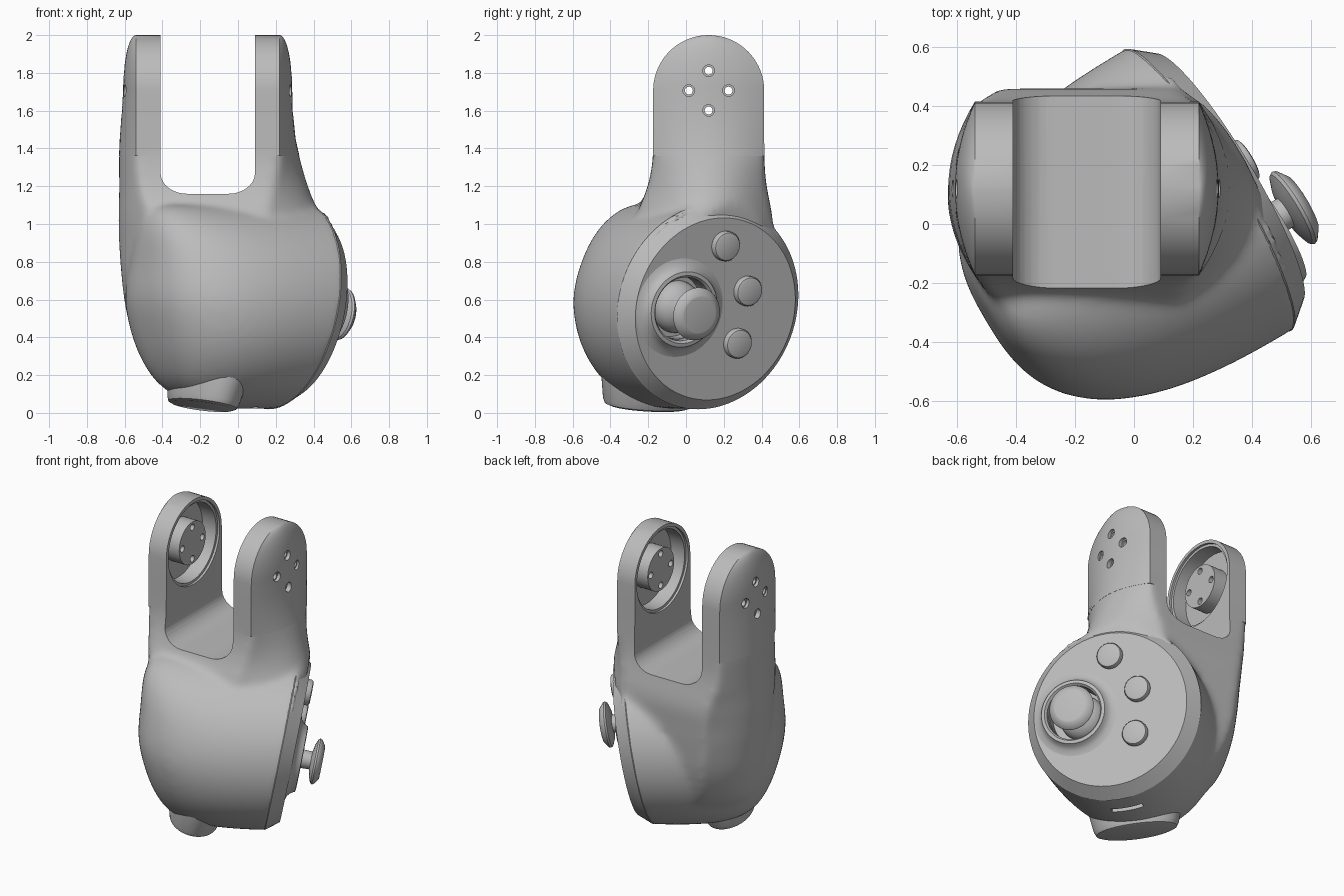
import bpy, bmesh
from math import sin, cos, pi, sqrt, radians
from mathutils import Vector, Matrix

if "Cube" in bpy.data.objects:
    bpy.data.objects.remove(bpy.data.objects["Cube"])

grey = bpy.data.materials.new("plain grey")
grey.use_nodes = True
grey.diffuse_color = (0.5, 0.5, 0.5, 1)
grey.node_tree.nodes["Principled BSDF"].inputs["Base Color"].default_value = (0.5, 0.5, 0.5, 1)

# Tilted frame of the control panel: local z is the panel normal
N = Vector((0.84, 0.5, -0.18)).normalized()
T = Vector((-N.y, N.x, 0)).normalized()
U = N.cross(T)
H = Vector((N.x, N.y, 0)).normalized()
RIM = Vector((0.25, 0.115, 0.565))
RIM_R, RIM_DEPTH = 0.555, 0.08
FACE = RIM + N * RIM_DEPTH


def panel_frame(origin):
    m = Matrix((T, U, N)).transposed().to_4x4()
    m.translation = origin
    return m


def on_panel(y, z):
    """Point of the panel face at the given y and z."""
    return Vector((FACE.x - (N.y * (y - FACE.y) + N.z * (z - FACE.z)) / N.x, y, z))


def finish(bm, name):
    bmesh.ops.recalc_face_normals(bm, faces=bm.faces)
    me = bpy.data.meshes.new(name)
    bm.to_mesh(me)
    bm.free()
    me.materials.append(grey)
    ob = bpy.data.objects.new(name, me)
    bpy.context.collection.objects.link(ob)
    return ob


def refine(rows, n=4):
    """Insert smoothly interpolated rows between the given ones."""
    pts = [Vector(r) for r in rows]
    out = []
    for i in range(len(pts) - 1):
        a, b = pts[i], pts[i + 1]
        ta = (b - pts[max(i - 1, 0)]) / 2
        tb = (pts[min(i + 2, len(pts) - 1)] - a) / 2
        for s in [k / n for k in range(n)]:
            out.append(a + ta * s + (3 * (b - a) - 2 * ta - tb) * s ** 2
                       + (2 * (a - b) + ta + tb) * s ** 3)
    return out + [pts[-1]]


def skin(bm, loops):
    """Bridge matching vertex loops and cap both ends."""
    rings = [[bm.verts.new(p) for p in loop] for loop in loops]
    n = len(rings[0])
    for a, b in zip(rings, rings[1:]):
        for i in range(n):
            j = (i + 1) % n
            bm.faces.new((a[i], a[j], b[j], b[i]))
    bm.faces.new(rings[0])
    bm.faces.new(rings[-1])


def clip(bm, point, normal):
    """Cut off everything beyond a plane and close the opening."""
    bmesh.ops.bisect_plane(bm, geom=bm.verts[:] + bm.edges[:] + bm.faces[:],
                           plane_co=point, plane_no=normal, clear_outer=True)
    bmesh.ops.holes_fill(bm, edges=[e for e in bm.edges if e.is_boundary])


def lathe(name, profile, matrix, n=64):
    """Turn (radius, height) points about local z; the ends become flat caps."""
    bm = bmesh.new()
    skin(bm, [[matrix @ Vector((r * cos(2 * pi * i / n), r * sin(2 * pi * i / n), h))
               for i in range(n)] for r, h in profile])
    return finish(bm, name)


def box(name, matrix, size):
    bm = bmesh.new()
    bmesh.ops.create_cube(bm, size=1, matrix=matrix @ Matrix.Diagonal((*size, 1)))
    return finish(bm, name)


def activate(ob):
    bpy.ops.object.select_all(action='DESELECT')
    bpy.context.view_layer.objects.active = ob
    ob.select_set(True)


def modify(ob, kind, **settings):
    activate(ob)
    mod = ob.modifiers.new(kind.lower(), kind)
    for key, value in settings.items():
        setattr(mod, key, value)
    bpy.ops.object.modifier_apply(modifier=mod.name)


def combine(ob, other, op='DIFFERENCE', keep=False):
    modify(ob, 'BOOLEAN', object=other, operation=op, solver='EXACT')
    if not keep:
        bpy.data.objects.remove(other)


# Lower shell: level half-oval sections behind the panel rim, as (height, depth)
def shell_section(z, depth, n=40):
    half = sqrt(RIM_R ** 2 - ((z - RIM.z) / U.z) ** 2)
    base = RIM + H * (0.184 * (z - RIM.z) + 0.03)
    base.z = z
    loop = []
    for i in range(n + 1):
        c, s = cos(pi * i / n), sin(pi * i / n)
        across = half * abs(c) ** 0.73 * (1 if c > 0 else -1)
        loop.append(base + T * across - H * (depth + 0.03) * abs(s) ** 0.73)
    return loop


bm = bmesh.new()
skin(bm, [shell_section(*r) for r in refine((
    (0.022, 0.26), (0.035, 0.38), (0.08, 0.52), (0.15, 0.63), (0.25, 0.715), (0.4, 0.8),
    (0.6, 0.88), (0.8, 0.905), (0.95, 0.92), (1.03, 0.91), (1.08, 0.88), (1.1, 0.83)))])
body = finish(bm, "body")

# Neck and arms: sections of flat left/right x, front/back y, and end bulges
low_rows = [(0.2, -0.25, 0.0, -0.2, 0.23, 0.15, 0.1),
            (0.35, -0.34, 0.0, -0.22, 0.35, 0.195, 0.15),
            (0.55, -0.41, 0.05, -0.25, 0.42, 0.185, 0.2),
            (0.75, -0.44, 0.1, -0.26, 0.445, 0.18, 0.3),
            (0.9, -0.45, 0.14, -0.26, 0.455, 0.18, 0.33),
            (1.0, -0.465, 0.15, -0.265, 0.46, 0.168, 0.31),
            (1.08, -0.485, 0.16, -0.25, 0.45, 0.147, 0.26),
            (1.15, -0.51, 0.175, -0.22, 0.436, 0.12, 0.215),
            (1.25, -0.53, 0.2, -0.19, 0.42, 0.1, 0.155),
            (1.36, -0.54, 0.22, -0.175, 0.415, 0.09, 0.105)]
top_rows = [(1.36, -0.54, 0.22, -0.175, 0.415, 0.09, 0.105),
            (1.45, -0.54, 0.22, -0.174, 0.414, 0.086, 0.085),
            (1.6, -0.54, 0.22, -0.174, 0.414, 0.075, 0.07)]
AY, AZ, AR = 0.12, 1.706, 0.294
for i in range(19):
    a = pi / 2 * i / 18.2
    top_rows.append((AZ + AR * sin(a), -0.54, 0.22, AY - AR * cos(a), AY + AR * cos(a),
                     0.068 * cos(a), 0.067 * cos(a)))


def neck_section(z, xl, xr, yf, yb, bl, br, n=16):
    yc, hy = (yf + yb) / 2, (yb - yf) / 2
    us = [2 * i / n - 1 for i in range(n + 1)]
    return ([Vector((xr + br * (1 - u * u), yc + hy * u, z)) for u in us] +
            [Vector((xl - bl * (1 - u * u), yc - hy * u, z)) for u in us])


bm = bmesh.new()
skin(bm, [neck_section(*r) for r in refine(low_rows + top_rows[1:3])])
clip(bm, FACE - N * 0.015, N)
combine(body, finish(bm, "neck"), 'UNION')

# Blend shell and neck softly, then add the crisp arms
modify(body, 'REMESH', mode='VOXEL', voxel_size=0.018)
modify(body, 'SMOOTH', factor=0.5, iterations=22)
bm = bmesh.new()
bm.from_mesh(body.data)
clip(bm, Vector((0, 0, 1.38)), Vector((0, 0, 1)))
bm.to_mesh(body.data)
bm.free()
bm = bmesh.new()
skin(bm, [neck_section(*r) for r in top_rows])
combine(body, finish(bm, "arms"), 'UNION')

# Trim the shell flush with the rim, below the neck
combine(body, box("rim_cutter", panel_frame(RIM + N * 0.25 - U * 0.22), (1.4, 1.2, 0.5)))

# Panel rim with a conical edge and a flat face
panel = lathe("control_panel", [(0.5, -0.03), (0.54, -0.02), (RIM_R, 0), (0.49, RIM_DEPTH)],
              panel_frame(RIM), 96)

# U-shaped slot between the arms
IL, IR, SLOT_Z, FW, FH = -0.41, 0.09, 1.16, 0.14, 0.11
angles = [pi / 16 * i for i in range(9)]
outline = [(IL, 2.2)]
outline += [(IL + FW - FW * cos(a), SLOT_Z + FH - FH * sin(a)) for a in angles]
outline += [(IR - FW + FW * sin(a), SLOT_Z + FH - FH * cos(a)) for a in angles]
outline += [(IR, 2.2)]
bm = bmesh.new()
skin(bm, [[Vector((x, y, z)) for x, z in outline] for y in (-1, 1)])
combine(body, finish(bm, "slot_cutter"))


def along_x(x, y=AY, z=AZ, sign=1):
    return Matrix.Translation((x, y, z)) @ Matrix.Rotation(sign * pi / 2, 4, 'Y')


# Round recess with a stepped lip and a mounting boss inside each arm
bosses = []
for side, x, sign in (("right", IL, -1), ("left", IR, 1)):
    recess = lathe("recess_cutter", [(0.272, -0.05), (0.272, 0.015), (0.255, 0.015), (0.255, 0.115)],
                   along_x(x, sign=sign))
    combine(body, recess)
    bosses.append(lathe(side + "_boss", [(0.14, 0.012), (0.14, 0.125)], along_x(x, sign=sign), 48))

# Four screw holes through both arms, with wider mouths outside
for k in range(4):
    y, z = AY + 0.105 * cos(k * pi / 2), AZ + 0.105 * sin(k * pi / 2)
    hole = lathe("hole_cutter", [(0.031, -1.0), (0.031, -0.585), (0.021, -0.585),
                                 (0.021, 0.26), (0.031, 0.26), (0.031, 1.0)], along_x(0, y, z), 20)
    for ob in bosses:
        combine(ob, hole, keep=True)
    combine(body, hole)

# Port slot under the panel
combine(body, box("port_cutter", panel_frame(RIM - U * 0.53 - N * 0.13), (0.2, 0.16, 0.035)))

# Stub foot, a long oval lying parallel to the panel
tilt = (Matrix.Translation((-0.19, -0.2, 0.035)) @ Matrix.Rotation(radians(11), 4, 'Y') @
        Matrix.Rotation(radians(-7), 4, 'X') @ Matrix.Rotation(radians(120), 4, 'Z') @
        Matrix.Diagonal((0.28, 0.165, 1, 1)))
foot = lathe("foot", [(0.82, 0), (0.91, 0.009), (0.96, 0.035), (1.07, 0.18), (0.95, 0.23)], tilt)

# Thumb stick: collar with a well, then domed base, shaft and cap
stick = panel_frame(on_panel(-0.035, 0.557))
well = lathe("well_cutter", [(0.168, -0.07), (0.168, 0.2)], stick)
combine(panel, well, keep=True)
combine(body, well)
collar = lathe("stick_collar", [(0.168, -0.07), (0.171, -0.069), (0.171, 0.04), (0.183, 0.055),
                                (0.203, 0.052), (0.214, 0.03), (0.235, 0.01), (0.265, 0), (0.265, -0.01),
                                (0.17, -0.08), (0.01, -0.08), (0.01, -0.07)], stick)
dome = [(0.14 * cos(a), -0.07 + 0.11 * sin(a)) for a in [radians(10 * i) for i in range(7)]]
thumb = lathe("thumb_stick", dome + [(0.058, 0.035), (0.055, 0.11), (0.1, 0.118), (0.135, 0.132),
                                     (0.142, 0.143), (0.138, 0.153), (0.105, 0.178), (0.095, 0.18)],
              panel_frame(on_panel(-0.017, 0.55)))

# Three round buttons
buttons = [lathe("button_%d" % (i + 1), [(0.08, -0.02), (0.08, 0.022), (0.074, 0.032), (0.064, 0.036)],
                 panel_frame(on_panel(y, z)), 40)
           for i, (y, z) in enumerate([(0.205, 0.885), (0.322, 0.647), (0.268, 0.37)])]

# Smooth shading that keeps hard edges
for ob in [body, panel, foot, collar, thumb] + bosses + buttons:
    activate(ob)
    bpy.ops.object.shade_smooth_by_angle(angle=radians(32))
